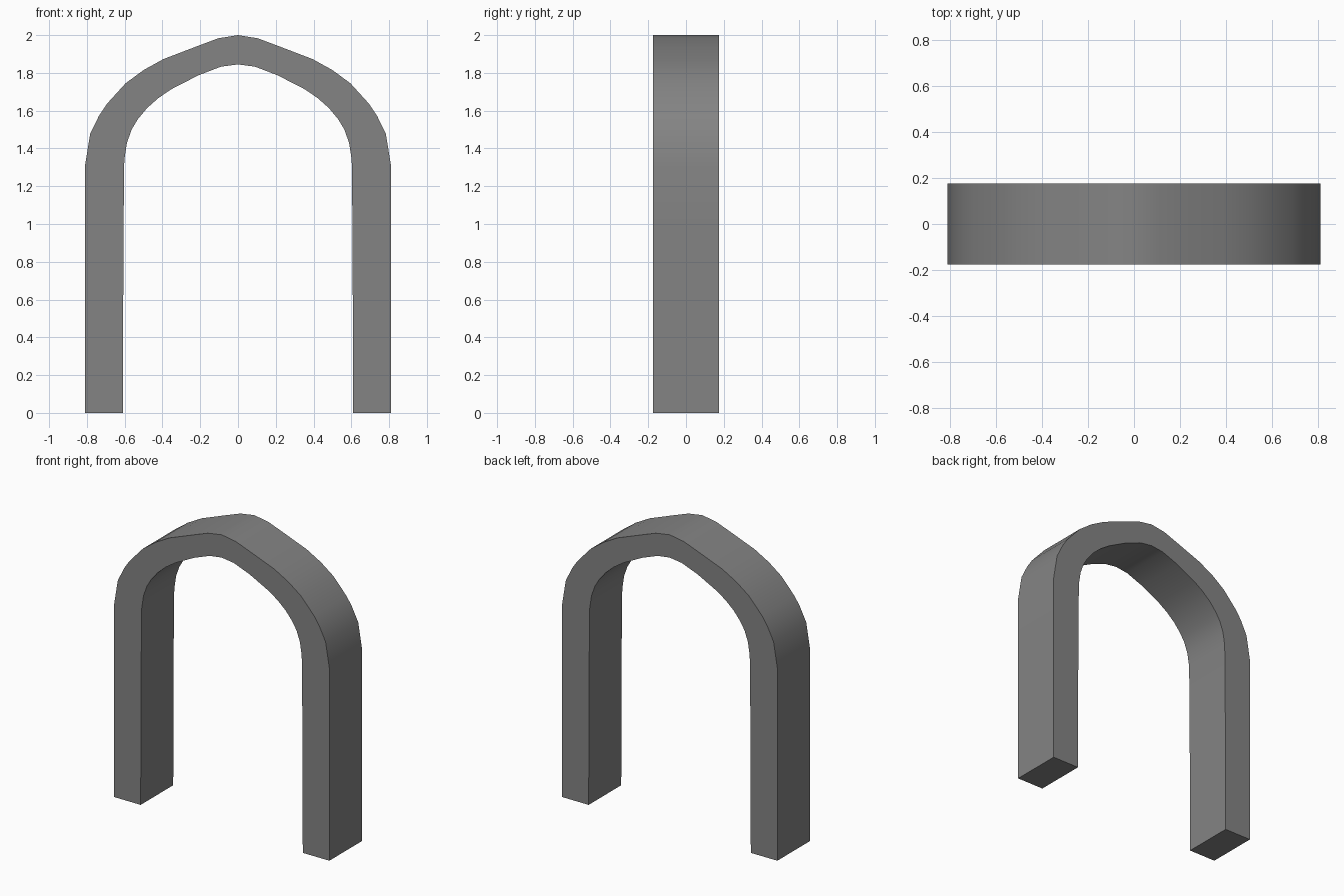
import bpy, bmesh, math

if "Cube" in bpy.data.objects:
    bpy.data.objects.remove(bpy.data.objects["Cube"])

HALF_DEPTH = 0.175

# Right half of the arch, from foot to peak: (outer x, z), (inner x, z)
OUTER = [(0.81, 0), (0.81, 1.0), (0.81, 1.31), (0.782, 1.48), (0.735, 1.575), (0.695, 1.635),
         (0.595, 1.745), (0.50, 1.815), (0.395, 1.873), (0.225, 1.938), (0.105, 1.983), (0, 2.0)]
INNER = [(0.61, 0), (0.606, 1.0), (0.602, 1.34), (0.588, 1.43), (0.563, 1.50), (0.53, 1.555),
         (0.48, 1.615), (0.42, 1.668), (0.35, 1.715), (0.21, 1.787), (0.09, 1.833), (0, 1.845)]


def mirrored(half):
    return half + [(-x, z) for x, z in reversed(half[:-1])]


bm = bmesh.new()

# Rectangular cross-sections along the arch
rings = []
for (ox, oz), (ix, iz) in zip(mirrored(OUTER), mirrored(INNER)):
    rings.append([bm.verts.new(p) for p in (
        (ox, -HALF_DEPTH, oz), (ox, HALF_DEPTH, oz),
        (ix, HALF_DEPTH, iz), (ix, -HALF_DEPTH, iz))])

# Skin between sections, then cap both feet
for a, b in zip(rings, rings[1:]):
    for i in range(4):
        j = (i + 1) % 4
        bm.faces.new((a[i], a[j], b[j], b[i]))
bm.faces.new(rings[0])
bm.faces.new(rings[-1])
bmesh.ops.recalc_face_normals(bm, faces=bm.faces)

mesh = bpy.data.meshes.new("pointed_arch")
bm.to_mesh(mesh)
bm.free()
arch = bpy.data.objects.new("pointed_arch", mesh)
bpy.context.collection.objects.link(arch)

# Grey stone
stone = bpy.data.materials.new("grey_stone")
stone.diffuse_color = (0.23, 0.23, 0.23, 1)
stone.use_nodes = True
stone.node_tree.nodes["Principled BSDF"].inputs["Base Color"].default_value = stone.diffuse_color
mesh.materials.append(stone)

# Smooth curve, sharp edges
bpy.context.view_layer.objects.active = arch
arch.select_set(True)
bpy.ops.object.shade_smooth_by_angle(angle=math.radians(35))
